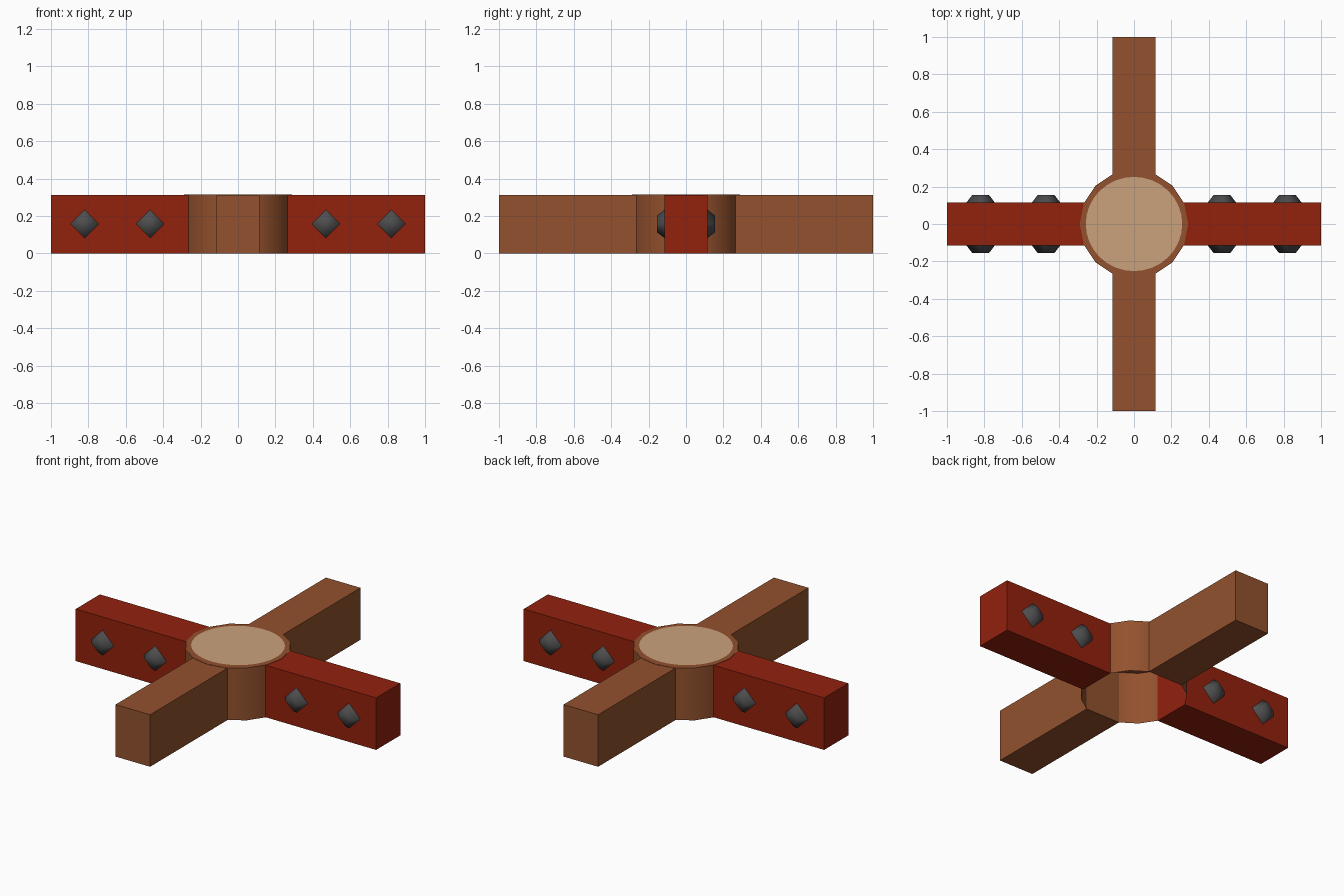
import bpy, bmesh, math
from mathutils import Matrix, Vector

if "Cube" in bpy.data.objects:
    bpy.data.objects.remove(bpy.data.objects["Cube"])

H = 0.315      # overall height
HW = 0.115     # half width of an arm
R = 0.29       # hub radius
ARM_IN = 0.265 # inner end of each arm


def material(name, rgb):
    m = bpy.data.materials.new(name)
    m.diffuse_color = (*rgb, 1)
    m.use_nodes = True
    m.node_tree.nodes["Principled BSDF"].inputs["Base Color"].default_value = m.diffuse_color
    return m


BARK = material("brown bark", (0.29, 0.083, 0.027))
RED = material("red paint", (0.29, 0.015, 0.004))
TAN = material("cut wood tan", (0.60, 0.36, 0.20))
IRON = material("dark iron", (0.075, 0.075, 0.075))


def finish(bm, name, mat, smooth=None):
    me = bpy.data.meshes.new(name)
    bm.to_mesh(me)
    bm.free()
    me.materials.append(mat)
    ob = bpy.data.objects.new(name, me)
    bpy.context.collection.objects.link(ob)
    if smooth:
        bpy.ops.object.select_all(action='DESELECT')
        ob.select_set(True)
        bpy.context.view_layer.objects.active = ob
        bpy.ops.object.shade_smooth_by_angle(angle=math.radians(smooth))
    return ob


# Hub: 16-sided drum, open underneath
bm = bmesh.new()
bmesh.ops.create_cone(bm, cap_ends=True, segments=16, radius1=R, radius2=R, depth=H,
                      matrix=Matrix.Translation((0, 0, H / 2)))
bm.normal_update()
bmesh.ops.delete(bm, geom=[f for f in bm.faces if f.normal.z < -0.9], context='FACES_ONLY')
finish(bm, "hub", BARK, 30)

# Cut wood disc on top of the hub
bm = bmesh.new()
bmesh.ops.create_circle(bm, cap_ends=True, segments=32, radius=1,
                        matrix=Matrix.Translation((0, 0, H + 0.002)) @ Matrix.Diagonal((0.258, 0.252, 1, 1)))
finish(bm, "hub_cut_face", TAN)


# Four arms, each a plain beam
def arm(name, angle, mat):
    bm = bmesh.new()
    h = H - 0.002
    bmesh.ops.create_cube(bm, size=1,
                          matrix=Matrix.Rotation(angle, 4, 'Z')
                          @ Matrix.Translation(((1 + ARM_IN) / 2, 0, h / 2))
                          @ Matrix.Diagonal((1 - ARM_IN, 2 * HW, h, 1)))
    finish(bm, name, mat)


for i, (name, mat) in enumerate([("right_arm", RED), ("back_arm", BARK),
                                 ("left_arm", RED), ("front_arm", BARK)]):
    arm(name, i * math.pi / 2, mat)

# Iron studs: blunt diamond pyramids on both sides of the red arms
for side, label in ((-1, "front"), (1, "back")):
    for n, x in enumerate((-0.82, -0.47, 0.47, 0.82)):
        bm = bmesh.new()
        bmesh.ops.create_cone(bm, cap_ends=True, segments=4, radius1=0.077, radius2=0.045, depth=0.042,
                              matrix=Matrix.Translation((x, side * (HW + 0.019), 0.158))
                              @ Matrix.Rotation(-side * math.pi / 2, 4, 'X'))
        # leave the hidden back face out
        bm.normal_update()
        bmesh.ops.delete(bm, geom=[f for f in bm.faces if f.normal.y * side < -0.9], context='FACES_ONLY')
        finish(bm, f"{label}_stud_{n + 1}", IRON, 80)
